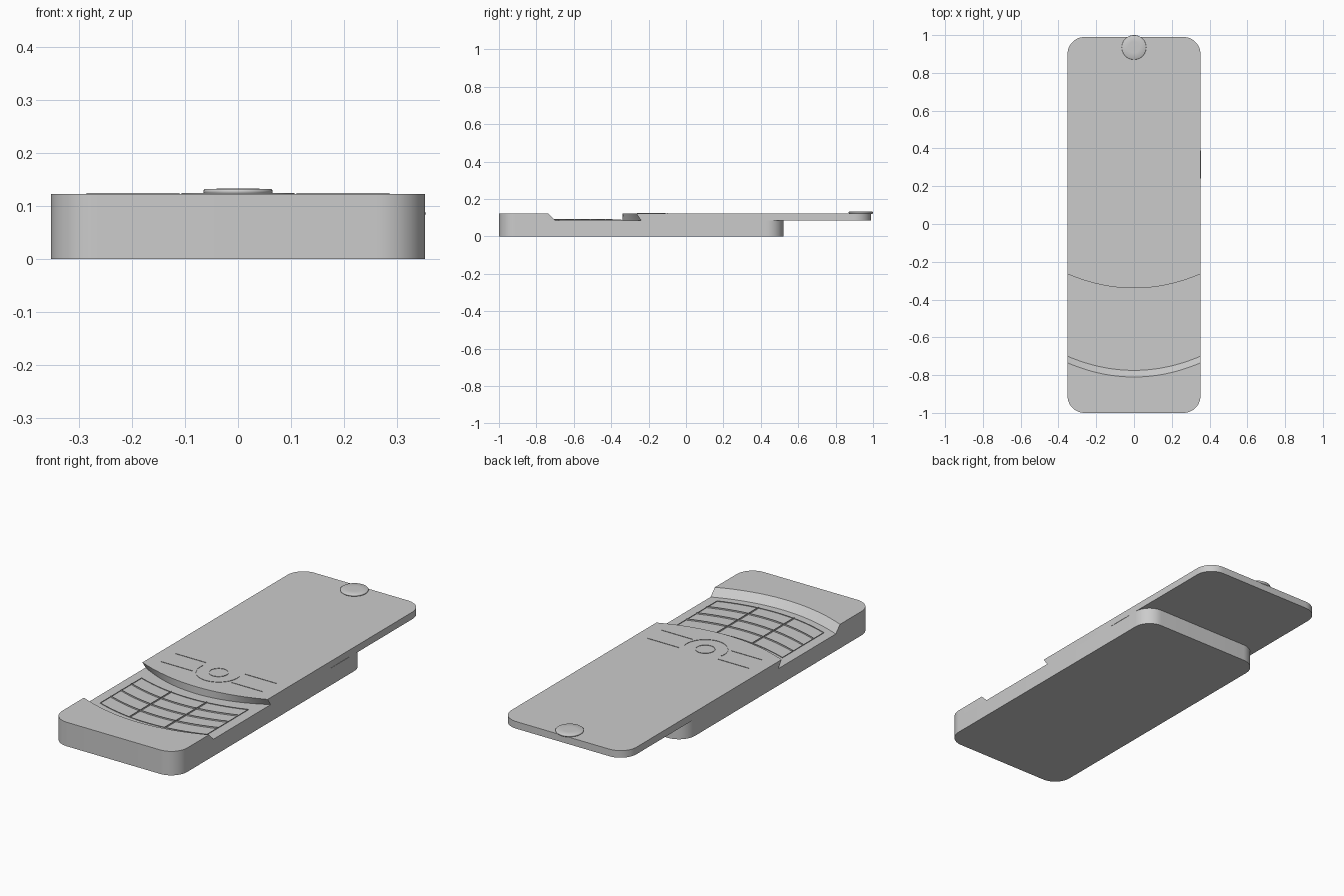
import bpy, bmesh, math

if "Cube" in bpy.data.objects:
    bpy.data.objects.remove(bpy.data.objects["Cube"])

grey = bpy.data.materials.new("plain grey")
grey.use_nodes = True
colour = (0.6, 0.6, 0.6, 1)
grey.diffuse_color = colour
grey.node_tree.nodes["Principled BSDF"].inputs["Base Color"].default_value = colour

W, R = 0.352, 0.09          # half width and corner radius
FLOOR, TOP = 0.086, 0.122   # keypad deck and upper surface


def finish(name, bm, angle=35):
    bmesh.ops.recalc_face_normals(bm, faces=bm.faces)
    mesh = bpy.data.meshes.new(name)
    bm.to_mesh(mesh)
    bm.free()
    mesh.materials.append(grey)
    obj = bpy.data.objects.new(name, mesh)
    bpy.context.collection.objects.link(obj)
    bpy.ops.object.select_all(action='DESELECT')
    obj.select_set(True)
    bpy.context.view_layer.objects.active = obj
    bpy.ops.object.shade_smooth_by_angle(angle=math.radians(angle))
    return obj


def corners(y, direction):
    """Two rounded corners of an end, anticlockwise."""
    start = 0 if direction > 0 else math.pi
    pts = []
    for k in range(2):
        cx = (W - R) * direction * (1 - 2 * k)
        for i in range(13):
            a = start + (k + i / 12) * math.pi / 2
            pts.append((cx + R * math.cos(a), y - direction * R + R * math.sin(a)))
    return pts


def bow(mid, side, flip=1):
    """Curved edge across the full width, from -x to +x when flip is 1."""
    xs = [flip * W * (i / 16 - 1) for i in range(33)]
    return [(x, mid + (side - mid) * (x / W) ** 2) for x in xs]


def loft(name, low, high, z0, z1):
    bm = bmesh.new()
    a = [bm.verts.new((x, y, z0)) for x, y in low]
    b = [bm.verts.new((x, y, z1)) for x, y in high]
    n = len(a)
    for i in range(n):
        j = (i + 1) % n
        bm.faces.new((a[i], a[j], b[j], b[i]))
    bm.faces.new(a[::-1])
    bm.faces.new(b)
    return finish(name, bm)


def ridge(bm, pts, z, height, half=0.001):
    """Fine upright rib following a path."""
    rows = []
    for i, (x, y) in enumerate(pts):
        x0, y0 = pts[max(i - 1, 0)]
        x1, y1 = pts[min(i + 1, len(pts) - 1)]
        d = math.hypot(x1 - x0, y1 - y0)
        nx, ny = -(y1 - y0) / d * half, (x1 - x0) / d * half
        rows.append([bm.verts.new((x + s * nx, y + s * ny, h))
                     for s, h in ((1, z), (1, z + height), (-1, z + height), (-1, z))])
    for p, q in zip(rows, rows[1:]):
        for k in range(3):
            bm.faces.new((p[k], p[k + 1], q[k + 1], q[k]))
    bm.faces.new(rows[0])
    bm.faces.new(rows[-1])


# Lower body and raised front lip with a sloped, curved rear face
outline = corners(0.52, 1) + corners(-1, -1)
loft("lower_body", outline, outline, 0, FLOOR)
front = corners(-1, -1)
loft("front_lip", front + bow(-0.775, -0.70, -1), front + bow(-0.81, -0.735, -1), FLOOR, TOP)

# Sliding upper body with an undercut front edge
rear = corners(0.99, 1)
loft("upper_slide", rear + bow(-0.34, -0.24), rear + bow(-0.34, -0.265), FLOOR, TOP)

# Round rear knob
bm = bmesh.new()
profile = ((0.06, TOP - 0.002), (0.065, 0.125), (0.065, 0.130), (0.062, 0.132), (0.03, 0.1325))
rings = []
for r, z in profile:
    rings.append([bm.verts.new((r * math.cos(i * math.tau / 40),
                                0.935 + r * math.sin(i * math.tau / 40), z)) for i in range(40)])
for p, q in zip(rings, rings[1:]):
    for i in range(40):
        j = (i + 1) % 40
        bm.faces.new((p[i], p[j], q[j], q[i]))
bm.faces.new(rings[-1])
bm.faces.new(rings[0][::-1])
finish("rear_knob", bm, 120)

# Keypad dividers: curved rows and straight columns
bm = bmesh.new()
KX, SAG = 0.3, 0.6


def row(y):
    return [(KX * (i / 12 - 1), y + SAG * (KX * (i / 12 - 1)) ** 2) for i in range(25)]


first, pitch = -0.40, 0.083
for k in range(5):
    ridge(bm, row(first - k * pitch), FLOOR, 0.003 if k in (0, 4) else 0.007)
for x, h in ((-KX, 0.003), (-0.1, 0.007), (0.1, 0.007), (KX, 0.003)):
    lift = SAG * x * x
    ridge(bm, [(x, first + lift), (x, first - 4 * pitch + lift)], FLOOR, h)
finish("keypad_dividers", bm)

# Navigation ring, centre button and soft key outlines
bm = bmesh.new()


def arc(radius, a0, a1, n=32):
    return [(radius * math.cos(math.radians(a0 + (a1 - a0) * i / n)),
             -0.155 + radius * math.sin(math.radians(a0 + (a1 - a0) * i / n))) for i in range(n + 1)]


ridge(bm, arc(0.045, 0, 360), TOP, 0.002)
ridge(bm, arc(0.105, 170, 370), TOP, 0.002)
for side in (-1, 1):
    for y in (-0.10, -0.21):
        ridge(bm, [(side * 0.11, y), (side * 0.285, y)], TOP, 0.002)
finish("navigation_outlines", bm)

# Slim key along the left side
bm = bmesh.new()
bmesh.ops.create_cube(bm, size=1)
for v in bm.verts:
    v.co = (W + v.co.x * 0.003, 0.315 + v.co.y * 0.15, FLOOR + v.co.z * 0.004)
finish("side_key", bm)
